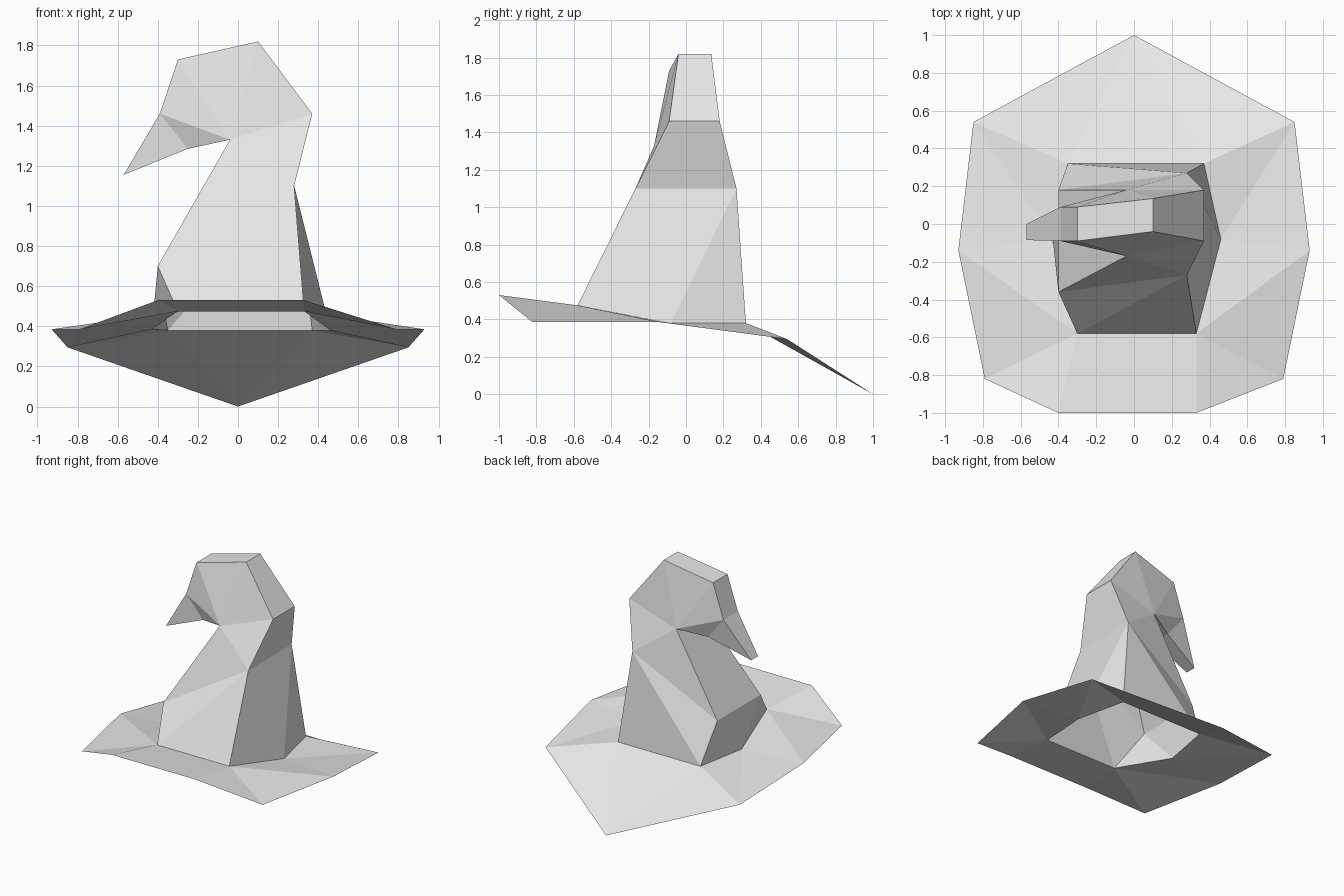
import bpy
import bmesh
from mathutils import Vector

old = bpy.data.objects.get("Cube")
if old:
    bpy.data.objects.remove(old, do_unlink=True)

felt = bpy.data.materials.new("light_grey_felt")
felt.use_nodes = True
felt.diffuse_color = (0.8, 0.8, 0.8, 1)
felt.node_tree.nodes["Principled BSDF"].inputs["Base Color"].default_value = felt.diffuse_color


def build(name, points, faces, outward):
    """Make a flat-shaded sheet from named points and faces listed by point name."""
    bm = bmesh.new()
    verts = {key: bm.verts.new(co) for key, co in points.items()}
    for face in faces:
        bm.faces.new([verts[key] for key in face.split()])
    bmesh.ops.recalc_face_normals(bm, faces=bm.faces)
    # Turn the whole sheet over if its normals point to the wrong side
    if sum(outward(f.calc_center_median()).dot(f.normal) for f in bm.faces) < 0:
        bmesh.ops.reverse_faces(bm, faces=bm.faces)
    mesh = bpy.data.meshes.new(name)
    bm.to_mesh(mesh)
    bm.free()
    mesh.materials.append(felt)
    obj = bpy.data.objects.new(name, mesh)
    bpy.context.collection.objects.link(obj)
    return obj


# Head opening, shared by brim and crown (l is +x, r is -x)
opening = {
    "front_l": (.33, -.58, .475), "side_l": (.46, -.08, .38), "back_l": (.37, .32, .38),
    "front_r": (-.30, -.58, .475), "side_r": (-.43, -.08, .385), "back_r": (-.35, .32, .38),
}

# Brim: outer rim, mirrored but for the front edge
rim = {"tip": (0, 1, 0), "rim_front_l": (.33, -1, .53), "rim_front_r": (-.40, -1, .53)}
for key, (x, y, z) in {"rim_corner": (.79, -.82, .385),
                       "rim_side": (.93, -.14, .385),
                       "rim_back": (.85, .54, .295)}.items():
    rim[key + "_l"] = (x, y, z)
    rim[key + "_r"] = (-x, y, z)

brim_faces = ["front_r front_l rim_front_l rim_front_r", "back_l back_r tip"]
half = ["front rim_front rim_corner", "front rim_corner rim_side", "front rim_side side",
        "side rim_side rim_back", "side rim_back back", "back rim_back tip"]
for s in "lr":
    for face in half:
        brim_faces.append(" ".join(k if k == "tip" else f"{k}_{s}" for k in face.split()))
build("hat_brim", {**opening, **rim}, brim_faces, lambda c: Vector((0, 0, 1)))

# Crown: bent profile as x, z, front y, back y
profile = {
    "waist": (.28, 1.10, -.27, .27),
    "fold": (-.40, .70, -.36, .18),
    "crook": (-.04, 1.33, -.17, .18),
    "shoulder": (.37, 1.46, -.09, .18),
    "peak": (.10, 1.82, -.04, .135),
    "brow": (-.30, 1.73, -.09, .09),
    "droop": (-.39, 1.46, -.09, .09),
    "chin": (-.25, 1.285, -.08, .08),
    "point": (-.57, 1.155, -.085, 0),
}
crown = dict(opening)
for key, (x, z, front, back) in profile.items():
    crown[key + "_f"] = (x, front, z)
    crown[key + "_b"] = (x, back, z)

# Lower crown around the opening
crown_faces = [
    "front_r front_l waist_f", "front_r waist_f fold_f",
    "front_l side_l waist_b waist_f", "side_l back_l waist_b",
    "back_l back_r waist_b", "back_r fold_b waist_b",
    "back_r side_r fold_f fold_b", "side_r front_r fold_f",
]
# Front and back walls of the bent top
walls = ["fold waist crook", "waist shoulder crook", "shoulder peak crook",
         "peak brow crook", "brow droop crook", "droop chin crook", "droop point chin"]
for s in "fb":
    for wall in walls:
        crown_faces.append(" ".join(f"{k}_{s}" for k in wall.split()))
# Strips joining the walls, along the outer and the inner bend
for path in ("waist shoulder peak brow droop point", "fold crook chin point"):
    keys = path.split()
    for p, q in zip(keys, keys[1:]):
        crown_faces.append(f"{p}_f {q}_f {q}_b {p}_b")
middle = Vector((0, 0, .9))
build("hat_crown", crown, crown_faces, lambda c: c - middle)
